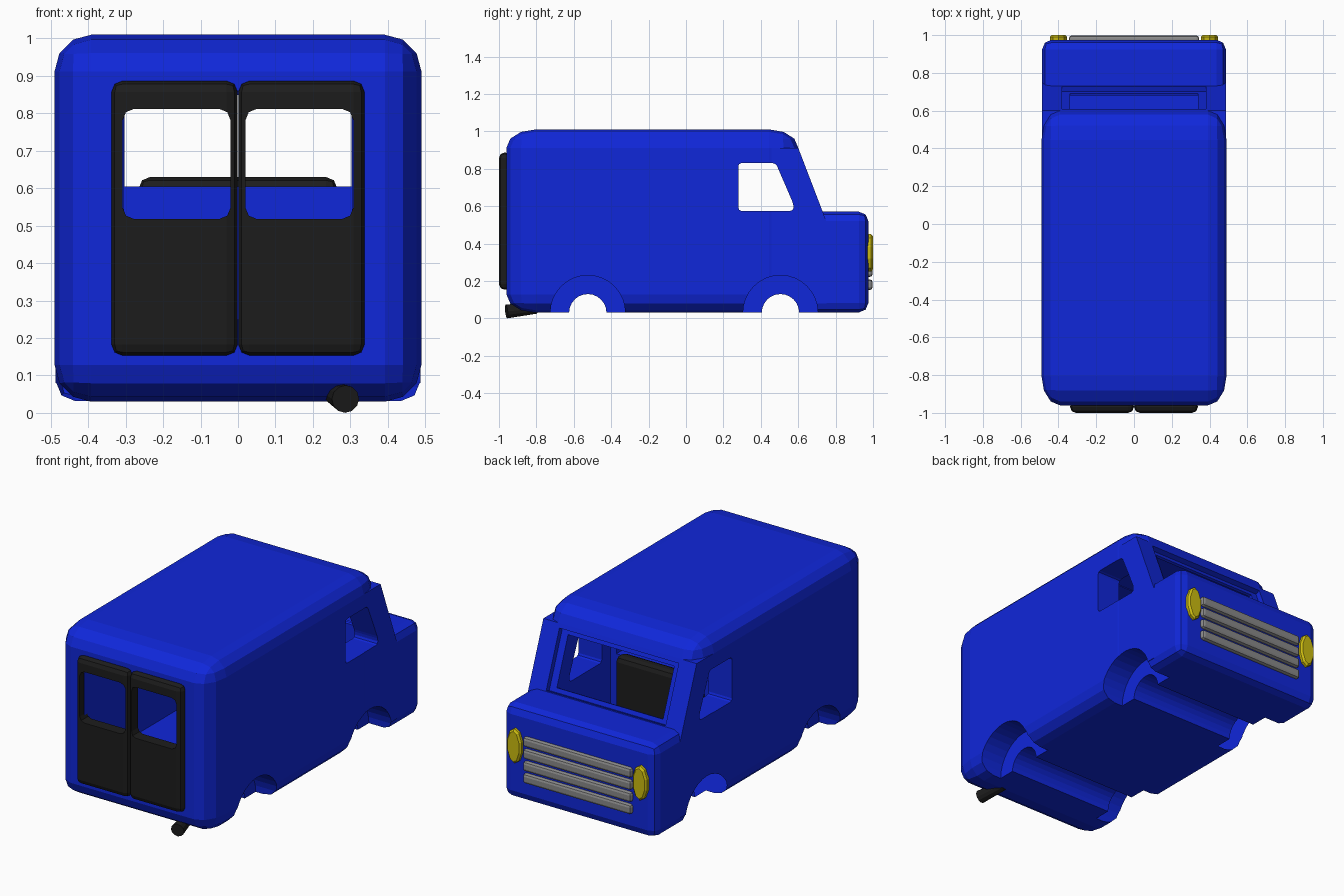
import bpy, bmesh, math
from mathutils import Vector

if "Cube" in bpy.data.objects:
    bpy.data.objects.remove(bpy.data.objects["Cube"])


def material(name, rgb):
    m = bpy.data.materials.new(name)
    m.diffuse_color = (*rgb, 1)
    m.use_nodes = True
    m.node_tree.nodes["Principled BSDF"].inputs["Base Color"].default_value = m.diffuse_color
    return m


BLUE = material("blue_paint", (0.005, 0.02, 0.7))
DARK = material("dark_trim", (0.012, 0.012, 0.012))
YELLOW = material("lamp_yellow", (0.6, 0.5, 0.005))
GREY = material("grille_grey", (0.25, 0.25, 0.25))


def finish(bm, name, mat=None):
    bm.normal_update()
    bmesh.ops.recalc_face_normals(bm, faces=bm.faces[:])
    if bm.calc_volume(signed=True) < 0:
        bmesh.ops.reverse_faces(bm, faces=bm.faces[:])
    me = bpy.data.meshes.new(name)
    bm.to_mesh(me)
    bm.free()
    ob = bpy.data.objects.new(name, me)
    bpy.context.collection.objects.link(ob)
    if mat:
        me.materials.append(mat)
    return ob


def box(name, lo, hi, mat=None, bevel=0, segs=2, relative=False):
    """Box between two corners; a relative bevel stretches with the box."""
    lo, hi = Vector(lo), Vector(hi)
    bm = bmesh.new()
    bmesh.ops.create_cube(bm, size=2)

    def place():
        bmesh.ops.scale(bm, vec=(hi - lo) / 2, verts=bm.verts)
        bmesh.ops.translate(bm, vec=(lo + hi) / 2, verts=bm.verts)
        bm.normal_update()
    if not relative:
        place()
    if bevel:
        bmesh.ops.bevel(bm, geom=bm.edges[:], offset=bevel, segments=segs,
                        profile=0.5, affect='EDGES')
    if relative:
        place()
    return finish(bm, name, mat)


def prism(name, profile, x0, x1, corner=0):
    """Solid with a (y, z) profile spanning x0 to x1, optionally with rounded corners."""
    bm = bmesh.new()
    a = [bm.verts.new((x0, y, z)) for y, z in profile]
    b = [bm.verts.new((x1, y, z)) for y, z in profile]
    n = len(profile)
    bm.faces.new(a)
    bm.faces.new(b[::-1])
    for i in range(n):
        j = (i + 1) % n
        bm.faces.new((a[j], a[i], b[i], b[j]))
    bm.normal_update()
    if corner:
        long_edges = [e for e in bm.edges
                      if abs(e.verts[0].co.x - e.verts[1].co.x) > 1e-4]
        bmesh.ops.bevel(bm, geom=long_edges, offset=corner, segments=2,
                        profile=0.5, affect='EDGES')
    return finish(bm, name)


def cylinder(name, a, b, r, sides, mat=None, r2=None):
    a, b = Vector(a), Vector(b)
    bm = bmesh.new()
    bmesh.ops.create_cone(bm, cap_ends=True, segments=sides, radius1=r,
                          radius2=r2 or r, depth=(b - a).length)
    rot = (b - a).to_track_quat('Z', 'Y').to_matrix()
    bmesh.ops.rotate(bm, matrix=rot, verts=bm.verts)
    bmesh.ops.translate(bm, vec=(a + b) / 2, verts=bm.verts)
    return finish(bm, name, mat)


def boolean(ob, other, op='DIFFERENCE'):
    m = ob.modifiers.new("bool", 'BOOLEAN')
    m.object, m.operation, m.solver = other, op, 'EXACT'
    bpy.context.view_layer.objects.active = ob
    bpy.ops.object.modifier_apply(modifier=m.name)
    bpy.data.objects.remove(other)


# Body shell: cargo box, sloped cab and nose
body = box("van_body", (-.49, -.96, .03), (.49, .6, 1.01), BLUE, .2, 3, True)
TOP, LOW = Vector((.6, .912)), Vector((.75, .52))
cab = prism("cab", [(.35, .08), (.35, .912), TOP, LOW, (.75, .08)], -.488, .488)
boolean(body, cab, 'UNION')
nose = box("nose", (-.486, .3, .032), (.486, .975, .57), None, .05, 2)
boolean(body, nose, 'UNION')

# Hollow cargo bay, cab, and opening over the partition
boolean(body, box("bay", (-.305, -1, .25), (.305, .15, .86)))
boolean(body, prism("cab_room", [(.2, .252), (.2, .862), (.57, .862), (.68, .6), (.68, .252)], -.34, .34))
boolean(body, box("hatch", (-.303, .1, .605), (.303, .3, .858)))

# Windscreen: shallow recess, then the opening
slope = LOW - TOP
normal = Vector((-slope.y, slope.x)).normalized()
for t0, t1, half, depth in ((.06, .86, .38, .03), (.12, .8, .338, .16)):
    a, b = TOP + slope * t0, TOP + slope * t1
    pts = [a + normal * .05, b + normal * .05, b - normal * depth, a - normal * depth]
    boolean(body, prism("screen_cut", pts, -half, half))

# Cab side windows
boolean(body, prism("side_window", [(.28, .575), (.28, .83), (.48, .83), (.575, .61), (.575, .575)],
                    -.6, .6, .016))

# Wheel wells and the axle grooves between them
for y in (-.525, .505):
    boolean(body, cylinder("axle_cut", (-.6, y, .03), (.6, y, .03), .1, 24))
    for s in (-1, 1):
        boolean(body, cylinder("well_cut", (s * .34, y, .03), (s * .6, y, .03), .2, 32))

# Rear doors with window openings
for s, side in ((-1, "left"), (1, "right")):
    xs = sorted((s * .001, s * .338))
    door = box(f"{side}_rear_door", (xs[0], -1, .153), (xs[1], -.935, .887), DARK, .03, 2)
    hole = prism("door_window", [(-.144, -.147), (.144, -.147), (.144, .147), (-.144, .147)],
                 -.2, .2, .03)
    for v in hole.data.vertices:      # turn the prism to run along y
        x, y, z = v.co
        v.co = (s * .164 - y, x - .97, z + .665)
    boolean(door, hole)

# Seat back, exhaust
box("seat_back", (-.265, .19, .26), (.265, .275, .63), DARK, .03, 2)
cylinder("exhaust_pipe", (.255, -.8, .055), (.287, -.96, .037), .03, 12, DARK, .037)

# Headlamps: flattened ten-sided discs with bevelled rims
for s, side in ((-1, "left"), (1, "right")):
    bm = bmesh.new()
    bmesh.ops.create_cone(bm, cap_ends=True, segments=10, radius1=1, radius2=1, depth=.035)
    rim = [e for e in bm.edges if abs(e.verts[0].co.z - e.verts[1].co.z) < 1e-4
           and e.verts[0].co.z > 0]
    bmesh.ops.scale(bm, vec=(.048, .1, 1), verts=bm.verts)
    bm.normal_update()
    bmesh.ops.bevel(bm, geom=rim, offset=.01, segments=1, profile=.5, affect='EDGES')
    lamp = finish(bm, f"{side}_headlamp", YELLOW)
    lamp.rotation_euler.x = -math.pi / 2
    lamp.location = (s * .4, .9825, .35)

# Grille bars
for i in range(4):
    z = .18 + i * .07
    box(f"grille_bar_{i + 1}", (-.345, .955, z - .028), (.345, .998, z + .028), GREY, .015, 2)
